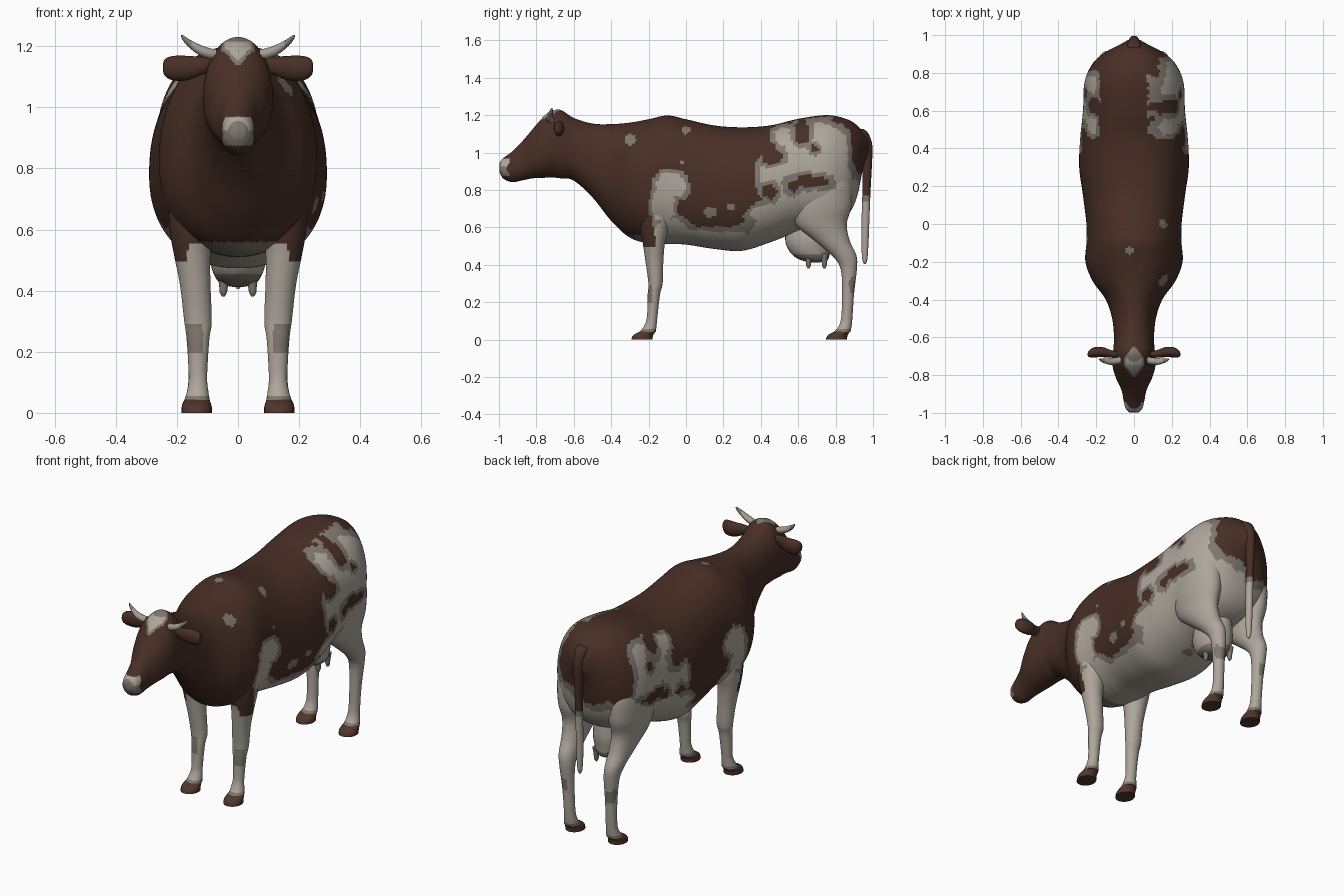
import bpy, bmesh, math
from mathutils import Vector, noise


def material(name, rgb):
    m = bpy.data.materials.new(name)
    m.diffuse_color = (*rgb, 1)
    return m


BROWN, WHITE, GREY, HOOF, HORN = range(5)
MATS = [material("brown_hide", (0.064, 0.028, 0.019)),
        material("white_hide", (0.42, 0.38, 0.33)),
        material("grey_hide", (0.21, 0.185, 0.155)),
        material("hoof_brown", (0.080, 0.036, 0.025)),
        material("horn_ivory", (0.36, 0.33, 0.29))]


def spline(rows, k):
    """Catmull-Rom resampling of rows, k steps per span."""
    out = []
    for i in range(len(rows) - 1):
        q = [rows[max(0, min(len(rows) - 1, i + j))] for j in (-1, 0, 1, 2)]
        for s in range(k):
            t = s / k
            out.append([0.5 * (2 * b + (c - a) * t + (2 * a - 5 * b + 4 * c - d) * t * t
                               + (3 * b - a - 3 * c + d) * t ** 3) for a, b, c, d in zip(*q)])
    return out + [list(rows[-1])]


def ring_x(r, c, s):
    return (r[0], r[1] + r[3] * c, r[2] + r[4] * s)


def ring_z(r, c, s):
    return (r[1] + r[3] * c, r[2] + r[4] * s, r[0])


def ring_body(r, c, s):
    y, top, bottom, w = r
    mid = bottom + 0.46 * (top - bottom)
    # boxier barrel, rounder head and chest, underside slightly tapered
    p = 0.92 - 0.08 * max(-1, min(1, (y + 0.15) / 0.15))
    if s < 0:
        p += 0.07
    x = math.copysign(abs(c) ** p, c) * w
    h = math.copysign(abs(s) ** 0.9, s)
    return (x, y, mid + h * ((top - mid) if s > 0 else (mid - bottom)))


def loft(name, rows, ring, n, k, paint, mirror=False):
    bm = bmesh.new()
    rings = [[bm.verts.new(ring(r, math.cos(2 * math.pi * i / n), math.sin(2 * math.pi * i / n)))
              for i in range(n)] for r in spline(rows, k)]
    for a, b in zip(rings, rings[1:]):
        for i in range(n):
            bm.faces.new((a[i], a[(i + 1) % n], b[(i + 1) % n], b[i]))
    bm.faces.new(rings[0])
    bm.faces.new(rings[-1])
    return finish(name, bm, paint, mirror)


def finish(name, bm, paint, mirror=False):
    bmesh.ops.recalc_face_normals(bm, faces=bm.faces)
    for f in bm.faces:
        f.smooth = True
        f.material_index = paint(f.calc_center_median()) if callable(paint) else paint
    me = bpy.data.meshes.new(name)
    bm.to_mesh(me)
    bm.free()
    for m in MATS:
        me.materials.append(m)
    ob = bpy.data.objects.new(name, me)
    bpy.context.collection.objects.link(ob)
    bpy.context.view_layer.objects.active = ob
    ob.select_set(True)
    bpy.ops.object.shade_smooth_by_angle(angle=math.radians(50))
    ob.select_set(False)
    if mirror:
        ob.modifiers.new("mirror", 'MIRROR').use_axis[0] = True
    return ob


# Hide markings: ellipses (y, z, half length, half height) seen from the side
LIGHT = [(-0.08, 0.83, 0.11, 0.09), (-0.12, 0.72, 0.08, 0.14), (0.15, 0.48, 0.42, 0.13),
         (-0.08, 0.57, 0.11, 0.10), (0.44, 0.87, 0.07, 0.13), (0.70, 1.05, 0.21, 0.14),
         (0.76, 0.86, 0.18, 0.32), (0.58, 0.74, 0.17, 0.23), (0.44, 0.62, 0.16, 0.12),
         (0.52, 1.09, 0.07, 0.07), (0.80, 0.62, 0.20, 0.20), (0.55, 0.92, 0.10, 0.14),
         (0.88, 0.74, 0.14, 0.17)]
SPOTS = [(-0.30, 1.07, 0.032, 0.028), (0.00, 1.12, 0.022, 0.022), (0.13, 0.68, 0.035, 0.025),
         (0.24, 0.71, 0.025, 0.02), (-0.02, 0.95, 0.012, 0.012)]
DARK = [(0.66, 0.845, 0.09, 0.032), (0.62, 1.12, 0.045, 0.06), (0.46, 0.98, 0.06, 0.04),
        (0.45, 0.79, 0.035, 0.04), (0.69, 1.02, 0.02, 0.02), (0.94, 1.05, 0.06, 0.17),
        (0.20, 0.63, 0.10, 0.03), (0.57, 0.82, 0.03, 0.03)]


def nearness(y, z, spots):
    return max((1 - math.hypot((y - a) / ry, (z - b) / rz)) * min(ry, rz, 0.12)
               for a, b, ry, rz in spots)


def hide(c):
    x, y, z = c
    # muzzle and forehead blaze
    if y < -0.945:
        if 0.875 < z < 0.968 and abs(x) < 0.05:
            return WHITE if z > 0.925 and y > -0.99 else GREY
        return BROWN
    if y < -0.6:
        edge = 0.054 - abs(x) - max(0, abs(y + 0.73) - 0.02) * 0.8
        return BROWN if z < 1.14 or edge < 0 else GREY if edge < 0.012 or z > 1.215 else WHITE
    # brisket: dark in front, pale under the belly
    if y < -0.2:
        if z < 0.56 and y > -0.32 and abs(x) < 0.13:
            return GREY
        if z < 0.95:
            return BROWN
    # small spots on the right and one near the spine
    if (x > 0 and nearness(y, z, SPOTS) > 0) or (z > 1.1 and math.hypot(x + 0.02, y + 0.14) < 0.02):
        return GREY
    # the left side carries its rear marking lower
    if x < 0 and y > 0.3 and z > 0.75:
        z += 0.04
    s = min(nearness(y, z, LIGHT), -nearness(y, z, DARK))
    if x < 0:
        s = min(s, -nearness(y, z, [(0.90, 1.05, 0.09, 0.20)]))
    if y > 0.4 and z > 1.0:
        s = min(s, abs(x) - (0.07 if x > 0 else 0.18))
    p = Vector((x, y, z))
    s += 0.014 * noise.noise(p * 11) + 0.010 * noise.noise(p * 27)
    return WHITE if s > 0.022 else GREY if s > 0 else BROWN


# Head, neck and trunk: y, top, bottom, half width
loft("body", [
    (-0.998, 0.945, 0.895, 0.026), (-0.975, 0.972, 0.860, 0.045), (-0.93, 1.005, 0.842, 0.056),
    (-0.88, 1.055, 0.850, 0.066), (-0.82, 1.125, 0.862, 0.094), (-0.76, 1.195, 0.865, 0.112),
    (-0.72, 1.220, 0.867, 0.114), (-0.67, 1.228, 0.862, 0.110), (-0.60, 1.185, 0.850, 0.106),
    (-0.50, 1.155, 0.760, 0.116), (-0.40, 1.152, 0.635, 0.150), (-0.30, 1.160, 0.545, 0.220),
    (-0.20, 1.178, 0.515, 0.257), (-0.10, 1.198, 0.510, 0.252), (0.00, 1.178, 0.508, 0.252),
    (0.15, 1.145, 0.485, 0.270), (0.30, 1.135, 0.475, 0.290), (0.45, 1.145, 0.520, 0.285),
    (0.60, 1.180, 0.575, 0.270), (0.75, 1.200, 0.600, 0.262), (0.85, 1.182, 0.650, 0.218),
    (0.91, 1.150, 0.750, 0.150), (0.95, 1.105, 0.930, 0.075), (0.975, 1.070, 0.985, 0.030)],
    ring_body, 128, 11, hide)


# Legs: height, centre x, centre y, half width, half depth
def front_leg_paint(c):
    if c.z > 0.55:
        return BROWN if c.y < -0.175 else hide(c)
    if c.z > 0.49 and c.x > 0.165 and c.y < -0.165:
        return BROWN
    knee = 0.2 < c.z < 0.29 and c.y < -0.18 and c.x > 0.115
    return GREY if knee or c.z < 0.055 else WHITE


def hind_leg_paint(c):
    if c.z > 0.70:
        return hide(c)
    patch = math.hypot((c.y - 0.89) / 0.02, (c.z - 0.29) / 0.04) < 1 and c.x > 0.12
    return GREY if patch or c.z < 0.055 else WHITE


loft("front_leg", [
    (0.80, 0.150, -0.160, 0.085, 0.09), (0.62, 0.150, -0.168, 0.076, 0.080),
    (0.52, 0.150, -0.172, 0.060, 0.060), (0.42, 0.140, -0.169, 0.050, 0.048),
    (0.30, 0.131, -0.163, 0.045, 0.038), (0.24, 0.131, -0.172, 0.037, 0.033),
    (0.12, 0.131, -0.181, 0.030, 0.028), (0.07, 0.132, -0.192, 0.035, 0.034),
    (0.04, 0.134, -0.205, 0.042, 0.044)], ring_z, 40, 8, front_leg_paint, True)
loft("hind_leg", [
    (1.00, 0.150, 0.740, 0.070, 0.080), (0.86, 0.158, 0.735, 0.092, 0.145),
    (0.72, 0.158, 0.720, 0.090, 0.165),
    (0.62, 0.155, 0.720, 0.075, 0.140), (0.53, 0.150, 0.780, 0.060, 0.095),
    (0.45, 0.145, 0.845, 0.048, 0.066), (0.38, 0.140, 0.870, 0.040, 0.044),
    (0.25, 0.135, 0.867, 0.032, 0.032), (0.12, 0.132, 0.860, 0.030, 0.030),
    (0.07, 0.132, 0.850, 0.035, 0.035), (0.04, 0.134, 0.835, 0.042, 0.044)],
    ring_z, 40, 8, hind_leg_paint, True)

# Hooves
for name, y in (("front_hoof", -0.235), ("hind_hoof", 0.805)):
    loft(name, [(0, 0.135, y, 0.050, 0.057), (0.02, 0.135, y + 0.004, 0.049, 0.054),
                (0.034, 0.135, y + 0.018, 0.045, 0.048), (0.046, 0.134, y + 0.034, 0.039, 0.039)],
         ring_z, 24, 3, HOOF, True)

# Tail: height, centre x, centre y, half width, half depth
loft("tail", [
    (1.125, 0, 0.925, 0.030, 0.025), (1.10, 0, 0.940, 0.036, 0.036), (1.04, 0, 0.962, 0.030, 0.034),
    (0.95, 0, 0.968, 0.024, 0.027), (0.80, 0, 0.965, 0.020, 0.022), (0.65, 0, 0.960, 0.019, 0.021),
    (0.52, 0, 0.957, 0.018, 0.019), (0.43, 0, 0.956, 0.013, 0.014), (0.405, 0, 0.956, 0.004, 0.005)],
    ring_z, 16, 5, lambda c: BROWN if c.z > 0.77 else GREY if c.z > 0.74 else WHITE)

# Ears and horns: x, centre y, centre z, half depth, half height
loft("ear", [
    (0.08, -0.690, 1.140, 0.014, 0.020), (0.12, -0.688, 1.135, 0.020, 0.030),
    (0.17, -0.678, 1.128, 0.027, 0.041), (0.215, -0.680, 1.128, 0.026, 0.040),
    (0.24, -0.688, 1.130, 0.016, 0.027), (0.246, -0.690, 1.130, 0.003, 0.006)],
    ring_x, 18, 4, BROWN, True)
loft("horn", [
    (0.070, -0.720, 1.174, 0.018, 0.016), (0.09, -0.725, 1.175, 0.019, 0.018),
    (0.125, -0.728, 1.187, 0.018, 0.018), (0.16, -0.724, 1.209, 0.012, 0.014),
    (0.18, -0.718, 1.227, 0.006, 0.009), (0.187, -0.715, 1.235, 0.001, 0.002)],
    ring_x, 14, 4, lambda c: GREY if c.x > 0.155 else HORN, True)

# Udder and teats
loft("udder", [
    (0.64, 0, 0.660, 0.085, 0.115), (0.54, 0, 0.655, 0.095, 0.125), (0.48, 0, 0.660, 0.088, 0.112),
    (0.44, 0, 0.675, 0.072, 0.090), (0.42, 0, 0.690, 0.050, 0.060), (0.412, 0, 0.69, 0.015, 0.02)],
    ring_z, 32, 5, lambda c: GREY if c.z < 0.45 else WHITE)
for name, y in (("front_teat", 0.655), ("rear_teat", 0.74)):
    loft(name, [(0.46, 0.046, y, 0.022, 0.022), (0.42, 0.047, y, 0.015, 0.015),
                (0.395, 0.048, y, 0.012, 0.012), (0.38, 0.048, y, 0.004, 0.004)],
         ring_z, 12, 3, GREY, True)
